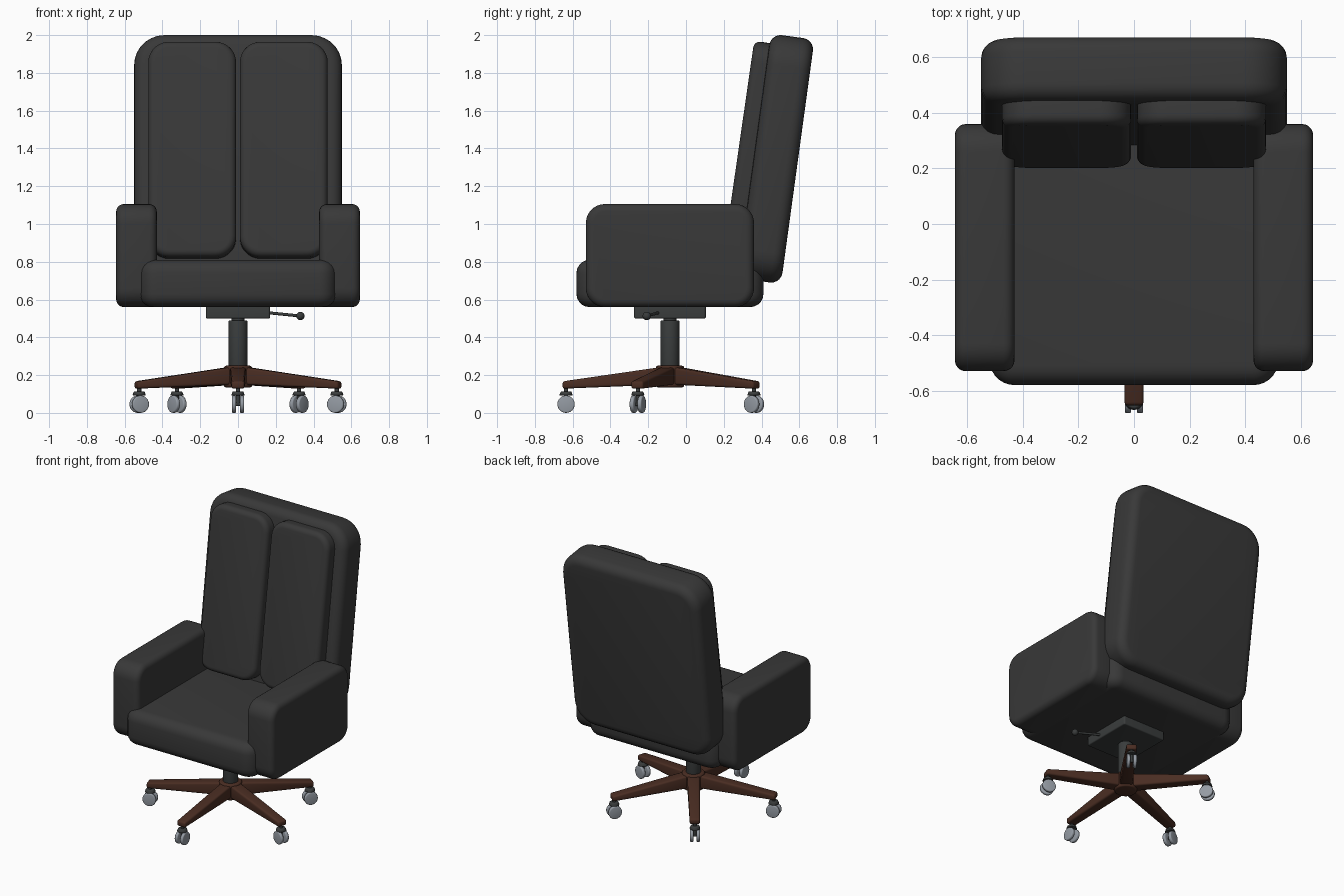
import bpy, bmesh, math
from mathutils import Matrix, Vector

if "Cube" in bpy.data.objects:
    bpy.data.objects.remove(bpy.data.objects["Cube"])


def material(name, rgb):
    m = bpy.data.materials.new(name)
    m.diffuse_color = (*rgb, 1)
    m.use_nodes = True
    m.node_tree.nodes["Principled BSDF"].inputs["Base Color"].default_value = m.diffuse_color
    return m


LEATHER = material("charcoal leather", (0.040, 0.040, 0.040))
METAL = material("dark metal", (0.042, 0.046, 0.046))
WOOD = material("brown wood", (0.068, 0.026, 0.016))
WHEEL = material("grey wheel", (0.30, 0.33, 0.37))


def finish(name, bm, mat, matrix=Matrix()):
    bmesh.ops.recalc_face_normals(bm, faces=bm.faces[:])
    bm.transform(matrix)
    me = bpy.data.meshes.new(name)
    bm.to_mesh(me)
    bm.free()
    me.materials.append(mat)
    ob = bpy.data.objects.new(name, me)
    bpy.context.collection.objects.link(ob)
    bpy.ops.object.select_all(action='DESELECT')
    ob.select_set(True)
    bpy.context.view_layer.objects.active = ob
    bpy.ops.object.shade_smooth_by_angle(angle=math.radians(35))
    return ob


def cushion(name, center, size, axis, corner, rim, mat=LEATHER, tilt=0):
    """Box with big corner rounds around one axis and softer rims on its two caps."""
    bm = bmesh.new()
    bmesh.ops.create_cube(bm, size=1)
    bmesh.ops.scale(bm, vec=size, verts=bm.verts)
    along = [e for e in bm.edges
             if abs((e.verts[0].co - e.verts[1].co).normalized()[axis]) > 0.9]
    bmesh.ops.bevel(bm, geom=along, offset=corner, segments=7, profile=0.5, affect='EDGES')
    half = size[axis] / 2
    caps = [e for e in bm.edges
            if all(abs(abs(v.co[axis]) - half) < 1e-5 for v in e.verts)
            and e.verts[0].co[axis] * e.verts[1].co[axis] > 0]
    bmesh.ops.bevel(bm, geom=caps, offset=rim, segments=5, profile=0.5, affect='EDGES')
    return finish(name, bm, mat, Matrix.Translation(center)
                  @ Matrix.Rotation(math.radians(-tilt), 4, 'X'))


def rod(name, p, q, r1, r2, mat, bevel=0.0, sides=24):
    """Cylinder or cone between two points."""
    p, q = Vector(p), Vector(q)
    bm = bmesh.new()
    bmesh.ops.create_cone(bm, cap_ends=True, segments=sides, radius1=r1, radius2=r2,
                          depth=(q - p).length)
    if bevel:
        rims = [e for e in bm.edges if abs(e.verts[0].co.z - e.verts[1].co.z) < 1e-5]
        bmesh.ops.bevel(bm, geom=rims, offset=bevel, segments=3, profile=0.5, affect='EDGES')
    rot = (q - p).to_track_quat('Z', 'Y').to_matrix().to_4x4()
    return finish(name, bm, mat, Matrix.Translation((p + q) / 2) @ rot)


# Upholstery
cushion("seat", (0, -0.085, 0.685), (1.04, 0.99, 0.25), 2, 0.09, 0.07)
cushion("backrest", (0, 0.476, 1.345), (1.10, 0.233, 1.306), 1, 0.16, 0.06, tilt=7.8)
for s, side in ((-1, "left"), (1, "right")):
    cushion(side + "_back_pad", (s * 0.2425, 0.358, 1.388), (0.465, 0.16, 1.152),
            1, 0.11, 0.035, tilt=8.2)
    cushion(side + "_armrest", (s * 0.5375, -0.085, 0.833), (0.215, 0.89, 0.545),
            0, 0.10, 0.04)

# Tilt mechanism and lever under the seat
cushion("mechanism", (0, -0.085, 0.535), (0.34, 0.38, 0.07), 2, 0.012, 0.008, METAL)
tip = (0.33, -0.208, 0.513)
rod("lever", (0.14, -0.14, 0.532), tip, 0.008, 0.008, METAL, sides=12)
bm = bmesh.new()
bmesh.ops.create_uvsphere(bm, u_segments=16, v_segments=10, radius=0.022)
finish("lever_knob", bm, METAL, Matrix.Translation(tip))

# Gas column and hub
CY = -0.085
rod("column", (0, CY, 0.23), (0, CY, 0.49), 0.05, 0.05, METAL, 0.006)
rod("piston", (0, CY, 0.48), (0, CY, 0.51), 0.035, 0.035, METAL)
rod("hub", (0, CY, 0.135), (0, CY, 0.25), 0.075, 0.075, WOOD, 0.012, 30)

# Five legs with twin-wheel casters; local -y points outward
for i in range(5):
    place = Matrix.Translation((0, CY, 0)) @ Matrix.Rotation(math.radians(72 * i), 4, 'Z')

    # Tapered leg
    bm = bmesh.new()
    bmesh.ops.create_cube(bm, size=2)
    for v in bm.verts:
        x, y, z = v.co
        if y < 0:
            v.co = (x * 0.034, -0.568, 0.167 if z > 0 else 0.128)
        else:
            v.co = (x * 0.042, -0.03, 0.245 if z > 0 else 0.150)
    bmesh.ops.bevel(bm, geom=bm.edges[:], offset=0.012, segments=3, profile=0.5,
                    affect='EDGES')
    finish(f"leg_{i + 1}", bm, WOOD, place)

    def at(x, z):
        return place @ Vector((x, -0.55, z))

    # Caster stem, hood and wheels
    rod(f"caster_stem_{i + 1}", at(0, 0.05), at(0, 0.14), 0.011, 0.011, METAL, sides=12)
    rod(f"caster_hood_{i + 1}", at(0, 0.092), at(0, 0.114), 0.036, 0.028, METAL, 0.005)
    rod(f"caster_axle_{i + 1}", at(-0.02, 0.046), at(0.02, 0.046), 0.01, 0.01, METAL, sides=12)
    for s, side in ((-1, "left"), (1, "right")):
        rod(f"{side}_wheel_{i + 1}", at(s * 0.010, 0.046), at(s * 0.033, 0.046),
            0.046, 0.046, WHEEL, 0.007)
